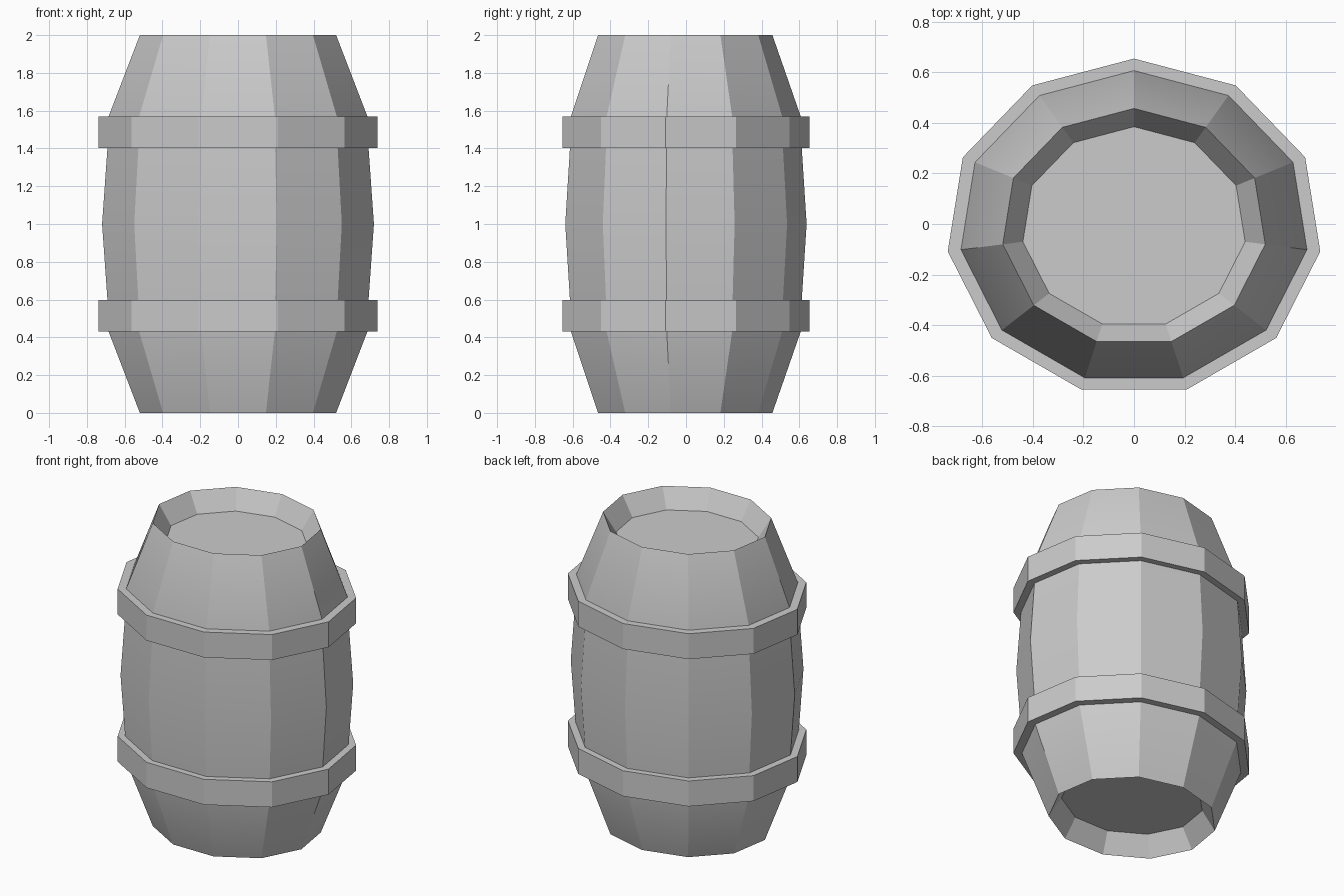
import bpy, bmesh, math

if "Cube" in bpy.data.objects:
    bpy.data.objects.remove(bpy.data.objects["Cube"])

SIDES = 11
DEPTH = 0.897      # barrel is slightly flattened front to back
Y_SHIFT = -0.0135  # centres the odd-sided outline on y = 0


def lathe(name, profile, capped=False):
    """Sweep (radius, z) points round an 11-sided oval."""
    bm = bmesh.new()
    rings = []
    for r, z in profile:
        ring = []
        for k in range(SIDES):
            a = math.pi / 2 + k * math.tau / SIDES
            ring.append(bm.verts.new((r * math.cos(a), r * DEPTH * math.sin(a) + Y_SHIFT, z)))
        rings.append(ring)
    for low, high in zip(rings, rings[1:]):
        for k in range(SIDES):
            n = (k + 1) % SIDES
            bm.faces.new((low[k], low[n], high[n], high[k]))
    if capped:
        bm.faces.new(rings[0][::-1])
        bm.faces.new(rings[-1])
    mesh = bpy.data.meshes.new(name)
    bm.to_mesh(mesh)
    bm.free()
    mesh.shade_smooth()
    mesh.set_sharp_from_angle(angle=math.radians(20))
    obj = bpy.data.objects.new(name, mesh)
    bpy.context.collection.objects.link(obj)
    return obj


# Bulging body with a recessed head at each end
upper = [(0.727, 1.0), (0.698, 1.405), (0.692, 1.57), (0.525, 2.0), (0.4445, 1.875)]
lower = [(r, 2 - z) for r, z in reversed(upper[1:])]
lathe("barrel_body", lower + upper, capped=True)

# Two hoops wrapped round the body
for name, z0, z1, r0, r1 in (("lower_hoop", 0.43, 0.598, 0.692, 0.698),
                             ("upper_hoop", 1.402, 1.57, 0.698, 0.692)):
    lathe(name, [(r0, z0), (0.745, z0), (0.745, z1), (r1, z1)])
